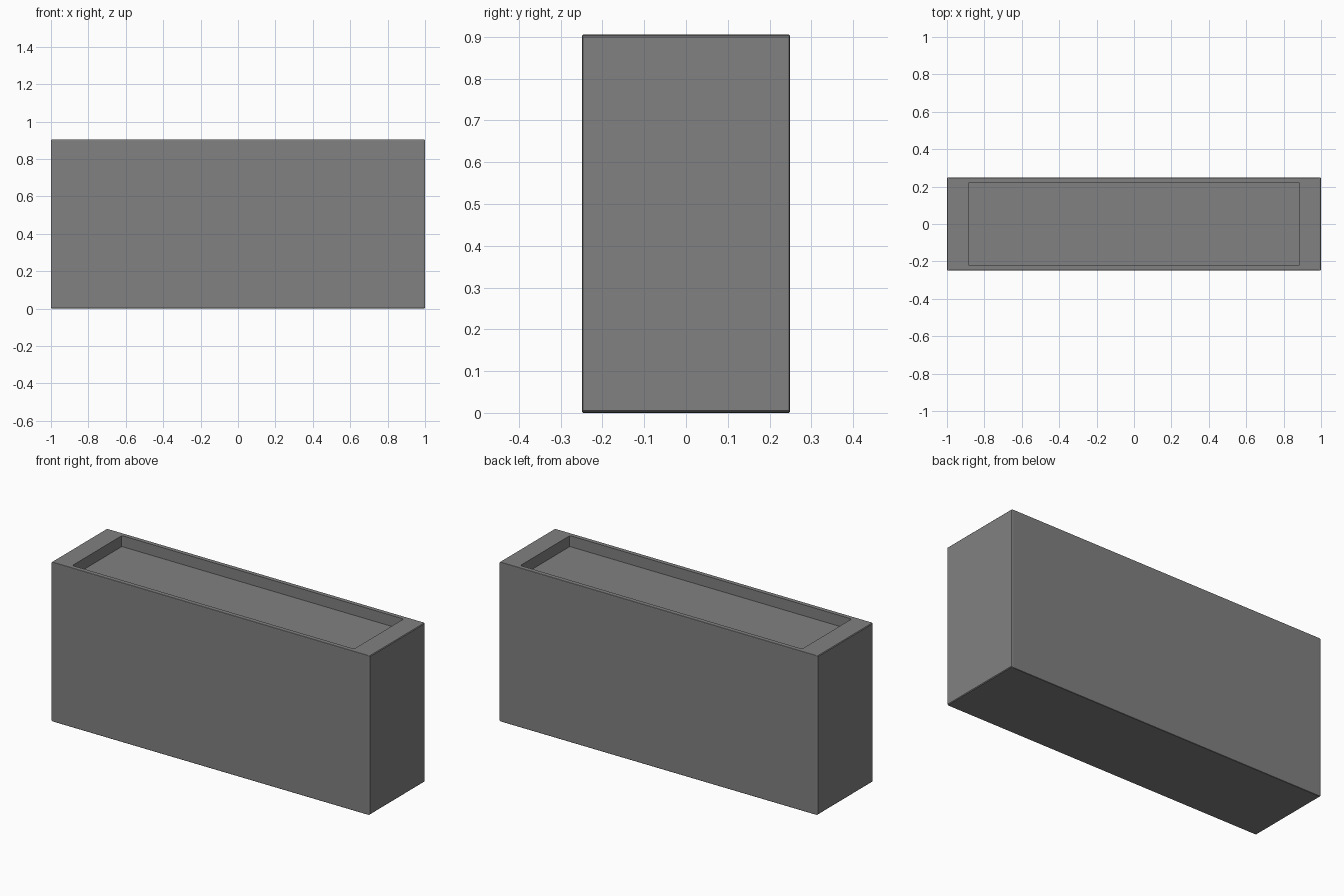
import bpy, bmesh

if "Cube" in bpy.data.objects:
    bpy.data.objects.remove(bpy.data.objects["Cube"])

L, W, H = 2.0, 0.498, 0.905              # outer size
IN_X, IN_Y, DEPTH = 0.885, 0.222, 0.062  # recess half sizes and depth
BEVEL = 0.006                            # bevel on the unit cube, stretched later

# planter body: unit cube with softened edges
bm = bmesh.new()
bmesh.ops.create_cube(bm, size=1.0)
bmesh.ops.bevel(bm, geom=bm.edges[:], offset=BEVEL, segments=2,
                profile=0.5, affect='EDGES')

# recessed top: inset the top face to a rim, then sink the floor
top = max((f for f in bm.faces if f.normal.z > 0.99), key=lambda f: f.calc_area())
bmesh.ops.inset_region(bm, faces=[top], thickness=0.01, use_even_offset=True)
for v in top.verts:
    v.co.x = IN_X / L if v.co.x > 0 else -IN_X / L
    v.co.y = IN_Y / W if v.co.y > 0 else -IN_Y / W
floor = bmesh.ops.extrude_discrete_faces(bm, faces=[top])['faces'][0]
for v in floor.verts:
    v.co.z -= DEPTH / H

# soften the upright corners inside the recess
corners = [e for v in floor.verts for e in v.link_edges if e not in floor.edges[:]]
bmesh.ops.bevel(bm, geom=corners, offset=BEVEL, segments=2,
                profile=0.5, affect='EDGES')

# stretch to the final proportions
for v in bm.verts:
    v.co = (v.co.x * L, v.co.y * W, (v.co.z + 0.5) * H)
bmesh.ops.recalc_face_normals(bm, faces=bm.faces[:])

mesh = bpy.data.meshes.new("planter_box")
bm.to_mesh(mesh)
bm.free()
planter = bpy.data.objects.new("planter_box", mesh)
bpy.context.collection.objects.link(planter)

# dark grey finish
mat = bpy.data.materials.new("dark_grey")
mat.diffuse_color = (0.22, 0.22, 0.22, 1.0)
mat.use_nodes = True
mat.node_tree.nodes["Principled BSDF"].inputs["Base Color"].default_value = mat.diffuse_color
mesh.materials.append(mat)
